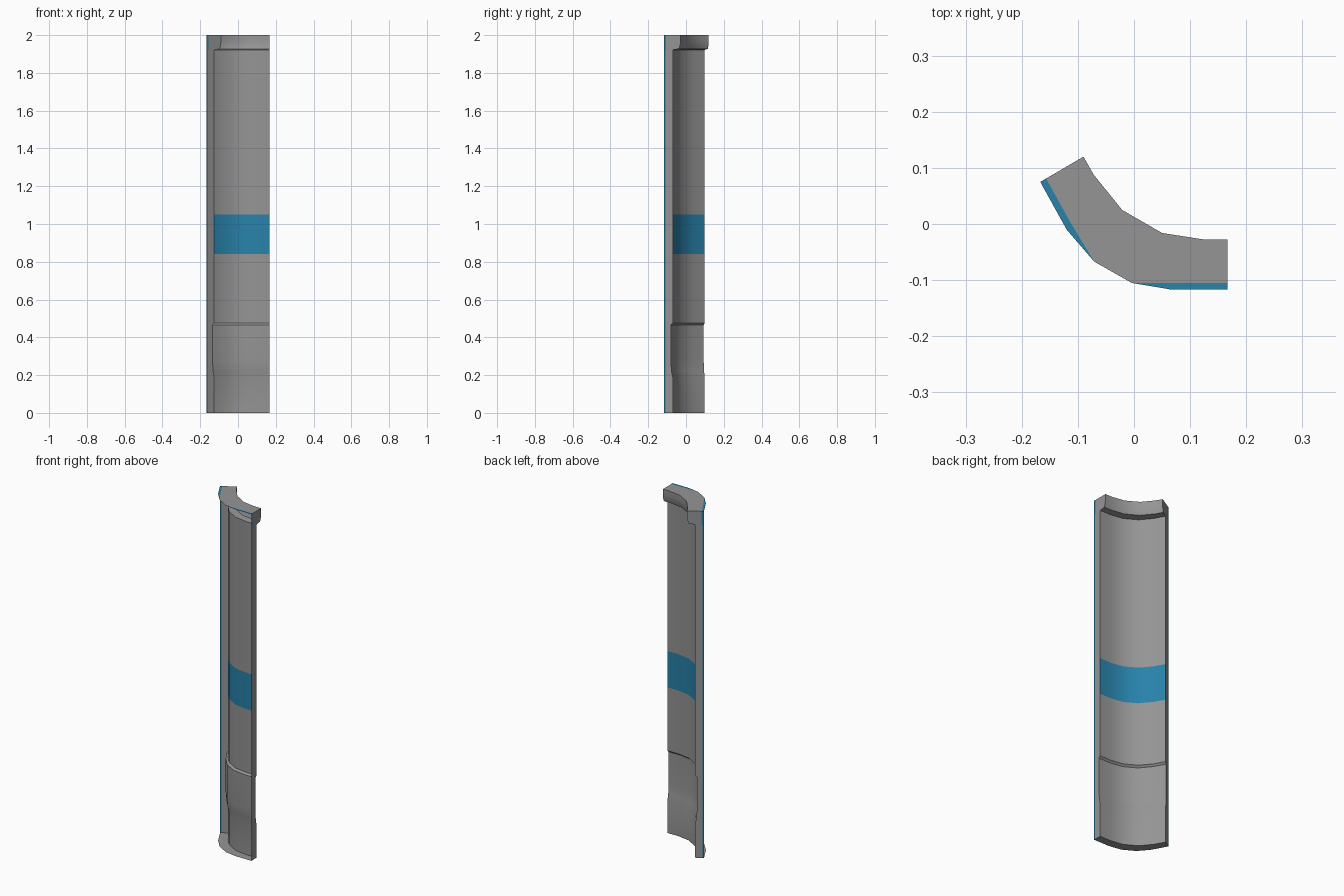
import bpy, bmesh
from mathutils import Vector

if "Cube" in bpy.data.objects:
    bpy.data.objects.remove(bpy.data.objects["Cube"])


def material(name, rgb):
    m = bpy.data.materials.new(name)
    m.diffuse_color = (*rgb, 1)
    m.use_nodes = True
    m.node_tree.nodes["Principled BSDF"].inputs["Base Color"].default_value = m.diffuse_color
    return m


MATS = [material("wall grey", (0.30, 0.30, 0.30)),
        material("stripe blue", (0.021, 0.223, 0.402))]
GREY, BLUE = 0, 1

# Plan outlines: outer (back) arc and the full-depth inner (room side) arc
OUTER = [(-.167, .075), (-.12, -.01), (-.071, -.067),
         (-.004, -.105), (.067, -.117), (.167, -.117)]
INNER = [(-.09, .12), (-.072, .088), (-.021, .025),
         (.05, -.016), (.127, -.028), (.167, -.028)]
DEPTH = .089
N = len(OUTER)

# Vertical profile: height, panel thickness
PROFILE = [(0, .047), (.19, .047), (.22, .041), (.27, .037), (.465, .037),
           (.475, .047), (.84, .047), (1.05, .047), (1.922, .047),
           (1.927, .08), (1.945, .086), (1.97, .089), (2, .089)]


def pt(k, d, z):
    """Point on arc station k, at distance d from the outer edge."""
    p = Vector(OUTER[k]).lerp(Vector(INNER[k]), d / DEPTH)
    return (p.x, p.y, z)


def build(name, faces):
    bm = bmesh.new()
    for pts, mat in faces:
        f = bm.faces.new([bm.verts.new(p) for p in pts])
        f.material_index = mat
    bmesh.ops.remove_doubles(bm, verts=bm.verts, dist=1e-5)
    mesh = bpy.data.meshes.new(name)
    bm.to_mesh(mesh)
    bm.free()
    for m in MATS:
        mesh.materials.append(m)
    ob = bpy.data.objects.new(name, mesh)
    bpy.context.collection.objects.link(ob)
    bpy.ops.object.select_all(action='DESELECT')
    ob.select_set(True)
    bpy.context.view_layer.objects.active = ob
    bpy.ops.object.shade_smooth_by_angle(angle=0.6)
    return ob


rows = list(zip(PROFILE, PROFILE[1:]))

# Concave wall face with recess, blue band and top moulding (back is open)
wall = []
for (z0, d0), (z1, d1) in rows:
    mat = BLUE if .83 < z0 < 1 else GREY
    for k in range(N - 1):
        wall.append(([pt(k, d0, z0), pt(k, d1, z1),
                      pt(k + 1, d1, z1), pt(k + 1, d0, z0)], mat))
build("curved_wall_face", wall)

# End faces with a thin blue strip along the outer edge
ends = []
for k in (0, N - 1):
    for (z0, d0), (z1, d1) in rows:
        s = .012 if z0 > 1.91 else .008
        for a0, b0, a1, b1, mat in ((0, s, 0, s, BLUE), (s, d0, s, d1, GREY)):
            q = [pt(k, a0, z0), pt(k, b0, z0), pt(k, b1, z1), pt(k, a1, z1)]
            ends.append((q if k else q[::-1], mat))
build("end_faces", ends)

# Top face: blue slivers at both wings; bottom face plain
strip = [.012, .012, 0, 0, .012, .012]
top, bottom = [], []
for k in range(N - 1):
    a, b = strip[k], strip[k + 1]
    top.append(([pt(k, a, 2), pt(k + 1, b, 2),
                 pt(k + 1, DEPTH, 2), pt(k, DEPTH, 2)], GREY))
    if a or b:
        q = [pt(k, 0, 2), pt(k + 1, 0, 2)]
        q += [pt(k + 1, b, 2)] if b else []
        q += [pt(k, a, 2)] if a else []
        top.append((q, BLUE))
    bottom.append(([pt(k, 0, 0), pt(k, .047, 0),
                    pt(k + 1, .047, 0), pt(k + 1, 0, 0)], GREY))
build("top_face", top)
build("bottom_face", bottom)
